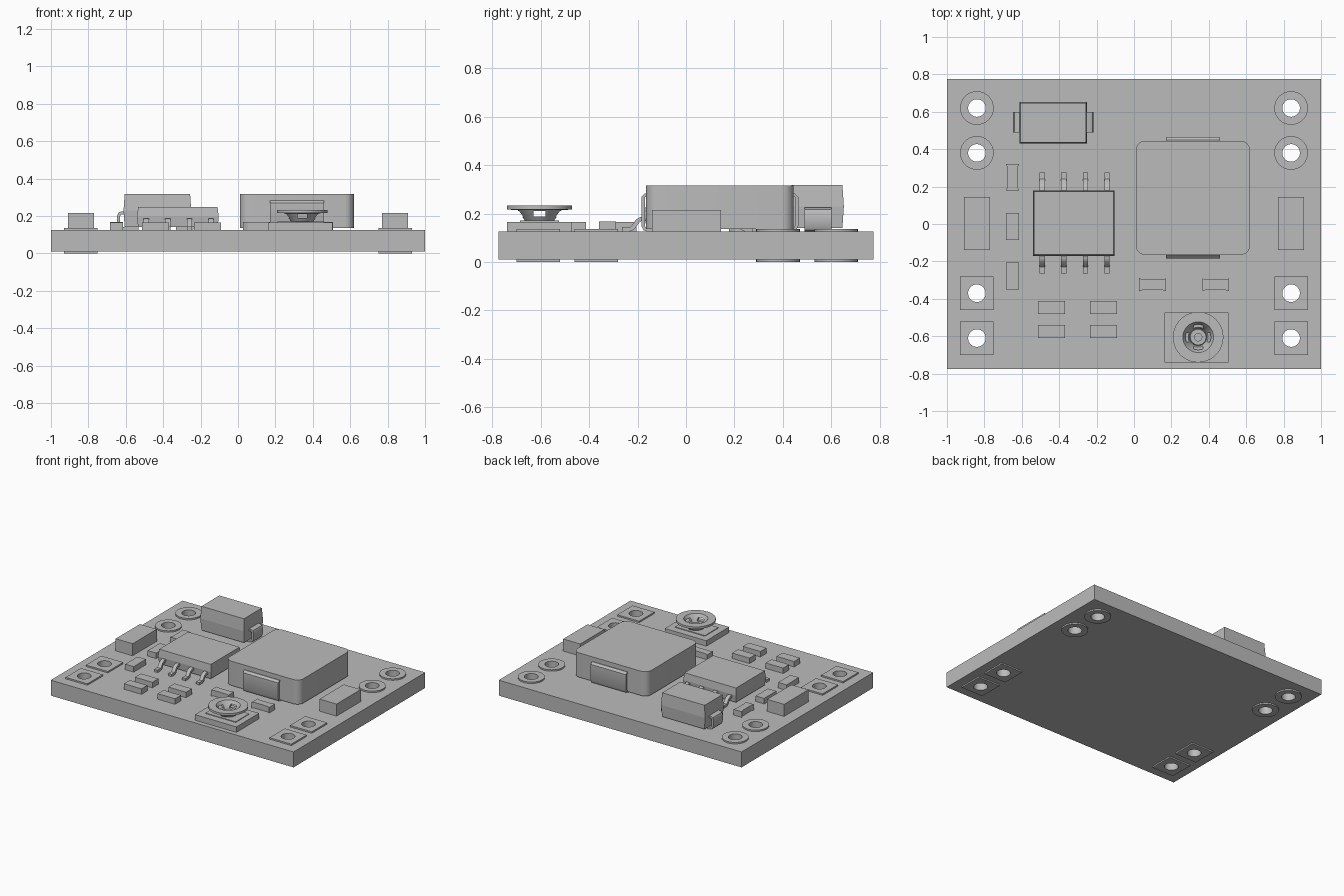
import bpy, bmesh, math
from mathutils import Vector, Matrix

default = bpy.data.objects.get("Cube")
if default:
    bpy.data.objects.remove(default, do_unlink=True)

GREY = (0.5, 0.5, 0.5, 1.0)
grey = bpy.data.materials.new("plain_grey")
grey.use_nodes = True
grey.diffuse_color = GREY
grey.node_tree.nodes["Principled BSDF"].inputs["Base Color"].default_value = GREY

TOP = 0.125   # upper face of the board


def finish(name, bm, smooth=False):
    bmesh.ops.recalc_face_normals(bm, faces=bm.faces)
    mesh = bpy.data.meshes.new(name)
    bm.to_mesh(mesh)
    bm.free()
    mesh.materials.append(grey)
    ob = bpy.data.objects.new(name, mesh)
    bpy.context.collection.objects.link(ob)
    if smooth:
        shade(ob)
    return ob


def activate(ob):
    bpy.ops.object.select_all(action='DESELECT')
    ob.select_set(True)
    bpy.context.view_layer.objects.active = ob


def shade(ob):
    activate(ob)
    bpy.ops.object.shade_smooth_by_angle(angle=math.radians(35))


def add_box(bm, x, y, z):
    """Box from (min, max) pairs."""
    size = [b - a for a, b in (x, y, z)]
    mid = [(a + b) / 2 for a, b in (x, y, z)]
    return bmesh.ops.create_cube(bm, size=1, matrix=Matrix.Translation(mid) @ Matrix.Diagonal((*size, 1)))["verts"]


def box(name, x, y, z):
    bm = bmesh.new()
    add_box(bm, x, y, z)
    return finish(name, bm)


def add_cylinder(bm, x, y, r, z0, z1, sides=32):
    bmesh.ops.create_cone(bm, cap_ends=True, segments=sides, radius1=r, radius2=r, depth=z1 - z0,
                          matrix=Matrix.Translation((x, y, (z0 + z1) / 2)))


def cut(ob, cutter):
    activate(ob)
    mod = ob.modifiers.new("cut", 'BOOLEAN')
    mod.operation, mod.solver, mod.object = 'DIFFERENCE', 'EXACT', cutter
    bpy.ops.object.modifier_apply(modifier=mod.name)


def moulded_body(name, x, y, z, taper):
    """Moulded package: widest at mid height, slightly drawn in above and below."""
    bm = bmesh.new()
    zm = (z[0] + z[1]) / 2
    rings = []
    for h, t in ((z[0], taper), (zm, 0), (z[1], taper)):
        rings.append([bm.verts.new((px, py, h)) for px, py in (
            (x[0] + t, y[0] + t), (x[1] - t, y[0] + t), (x[1] - t, y[1] - t), (x[0] + t, y[1] - t))])
    bm.faces.new(rings[0])
    bm.faces.new(rings[-1])
    for a, b in zip(rings, rings[1:]):
        for i in range(4):
            j = (i + 1) % 4
            bm.faces.new((a[i], a[j], b[j], b[i]))
    return finish(name, bm)


def bent_strip(name, path, thick, width, origin, out):
    """Metal strip following (distance, height) points along the horizontal direction out."""
    pts = [Vector(p) for p in path]
    upper, lower = [], []
    for i, p in enumerate(pts):
        t = (pts[min(i + 1, len(pts) - 1)] - pts[max(i - 1, 0)]).normalized()
        n = Vector((-t.y, t.x)) * thick / 2
        upper.append(p + n)
        lower.append(p - n)
    out = Vector((*out, 0))
    side = Vector((-out.y, out.x, 0)) * width
    start = Vector((*origin, 0)) - side / 2
    bm = bmesh.new()
    face = bm.faces.new([bm.verts.new(start + out * q.x + Vector((0, 0, q.y))) for q in upper + lower[::-1]])
    grown = bmesh.ops.extrude_face_region(bm, geom=[face], use_keep_orig=True)
    bmesh.ops.translate(bm, vec=side, verts=[v for v in grown["geom"] if isinstance(v, bmesh.types.BMVert)])
    return finish(name, bm, True)


def lathe(name, profile, x, y, sides=40):
    bm = bmesh.new()
    vs = [bm.verts.new((x + r, y, z)) for r, z in profile]
    edges = [bm.edges.new((vs[i], vs[(i + 1) % len(vs)])) for i in range(len(vs))]
    bmesh.ops.spin(bm, geom=vs + edges, cent=(x, y, 0), axis=(0, 0, 1), angle=math.tau, steps=sides)
    bmesh.ops.remove_doubles(bm, verts=bm.verts, dist=1e-5)
    return finish(name, bm, True)


# Circuit board and its plated through holes
holes = [(sx * 0.84, y) for sx in (-1, 1) for y in (0.62, 0.38, -0.37, -0.61)]
bm = bmesh.new()
for x, y in holes:
    add_cylinder(bm, x, y, 0.047, -0.1, 0.3)
drill = finish("hole_cutter", bm)
drill.hide_render = True

board = box("board", (-1, 1), (-0.775, 0.775), (0.01, TOP))
cut(board, drill)
shade(board)
bm = bmesh.new()
for x, y in holes:
    for z in ((0, 0.01), (TOP, 0.136)):
        if y > 0:
            add_cylinder(bm, x, y, 0.09, *z)
        else:
            add_box(bm, (x - 0.09, x + 0.09), (y - 0.09, y + 0.09), z)
pads = finish("hole_pads", bm)
cut(pads, drill)
shade(pads)
bpy.data.objects.remove(drill, do_unlink=True)

# Large capacitors by the left and right edges
for side, s in (("left", 1), ("right", -1)):
    box(side + "_capacitor", sorted((s * 0.77, s * 0.91)), (-0.14, 0.145), (TOP, 0.215))

# Inductor with rounded upright corners and folded terminals
bm = bmesh.new()
add_box(bm, (0.01, 0.62), (-0.165, 0.445), (0.136, 0.317))
upright = [e for e in bm.edges if abs(e.verts[0].co.z - e.verts[1].co.z) > 0.1]
bmesh.ops.bevel(bm, geom=upright, offset=0.05, segments=6, profile=0.5, affect='EDGES')
finish("inductor_body", bm, True)
fold = [(0.285, 0.276), (0.308, 0.276), (0.317, 0.268), (0.317, 0.15), (0.31, 0.136), (0.295, 0.131), (0.15, 0.131)]
for name, s in (("front", -1), ("back", 1)):
    bent_strip(name + "_inductor_terminal", fold, 0.014, 0.29, (0.315, 0.14), (0, s))

# Eight-pin chip with gull-wing pins
moulded_body("chip_body", (-0.54, -0.103), (-0.17, 0.18), (0.14, 0.247), 0.006)
gull = [(0.15, 0.178), (0.19, 0.178), (0.204, 0.17), (0.222, 0.145), (0.234, 0.136), (0.27, 0.135)]
for i in range(4):
    for name, s in (("front", -1), ("back", 1)):
        bent_strip(f"{name}_pin_{i + 1}", gull, 0.018, 0.028, (-0.49 + i * 0.115, 0.005), (0, s))

# Diode with wrapped leads
moulded_body("diode_body", (-0.612, -0.25), (0.43, 0.652), (0.14, 0.318), 0.006)
wrap = [(0.15, 0.217), (0.19, 0.217), (0.203, 0.211), (0.207, 0.2), (0.207, 0.155), (0.2, 0.139),
        (0.185, 0.134), (0.1, 0.134)]
for name, s in (("left", 1), ("right", -1)):
    bent_strip(name + "_diode_lead", wrap, 0.016, 0.11, (-0.431, 0.545), (s, 0))


# Small chip parts
def chip_part(name, x, y, along_y=False, waisted=False):
    hx, hy = (0.035, 0.072) if along_y else (0.072, 0.035)
    bm = bmesh.new()
    if waisted:
        # Wider ends around a narrower middle
        w, l = 0.035, 0.072
        half = [(-l, w), (-0.05, 0.027), (0.05, 0.027), (l, w)]
        ring = half + [(a, -b) for a, b in half[::-1]]
        ring = [(b, a) if along_y else (a, b) for a, b in ring]
        face = bm.faces.new([bm.verts.new((x + a, y + b, TOP)) for a, b in ring])
        grown = bmesh.ops.extrude_face_region(bm, geom=[face], use_keep_orig=True)
        bmesh.ops.translate(bm, vec=(0, 0, 0.042),
                            verts=[v for v in grown["geom"] if isinstance(v, bmesh.types.BMVert)])
    else:
        add_box(bm, (x - hx, x + hx), (y - hy, y + hy), (TOP, 0.166))
    finish(name, bm)


for i, y in enumerate((0.25, -0.013, -0.277)):
    chip_part(f"side_resistor_{i + 1}", -0.65, y, True, i == 0)
for i, x in enumerate((0.1, 0.437)):
    chip_part(f"middle_resistor_{i + 1}", x, -0.325, False, True)
for i, x in enumerate((-0.44, -0.163)):
    for j, y in enumerate((-0.447, -0.575)):
        chip_part(f"front_capacitor_{i * 2 + j + 1}", x, y)

# Adjustable trimmer: base, contact plate, slotted cup and hub
TX, TY = 0.343, -0.605
box("trimmer_base", (0.163, 0.505), (-0.74, -0.472), (TOP, 0.166))
box("trimmer_plate", (0.212, 0.46), (TY - 0.08, TY + 0.08), (0.166, 0.171))
cup = lathe("trimmer_cup", [(0.06, 0.171), (0.09, 0.214), (0.135, 0.217), (0.135, 0.233),
                            (0.082, 0.233), (0.048, 0.18), (0.046, 0.171)], TX, TY)
bm = bmesh.new()
add_box(bm, (TX - 0.12, TX + 0.12), (TY - 0.025, TY + 0.025), (0.188, 0.211))
slot_x = finish("slot_cutter_x", bm)
slot_y = box("slot_cutter_y", (TX - 0.025, TX + 0.025), (TY - 0.12, TY + 0.12), (0.188, 0.211))
for slot in (slot_x, slot_y):
    slot.hide_render = True
    cut(cup, slot)
    bpy.data.objects.remove(slot, do_unlink=True)
shade(cup)
lathe("trimmer_hub", [(0.02, 0.168), (0.046, 0.168), (0.042, 0.184), (0.02, 0.184)], TX, TY, 24)
